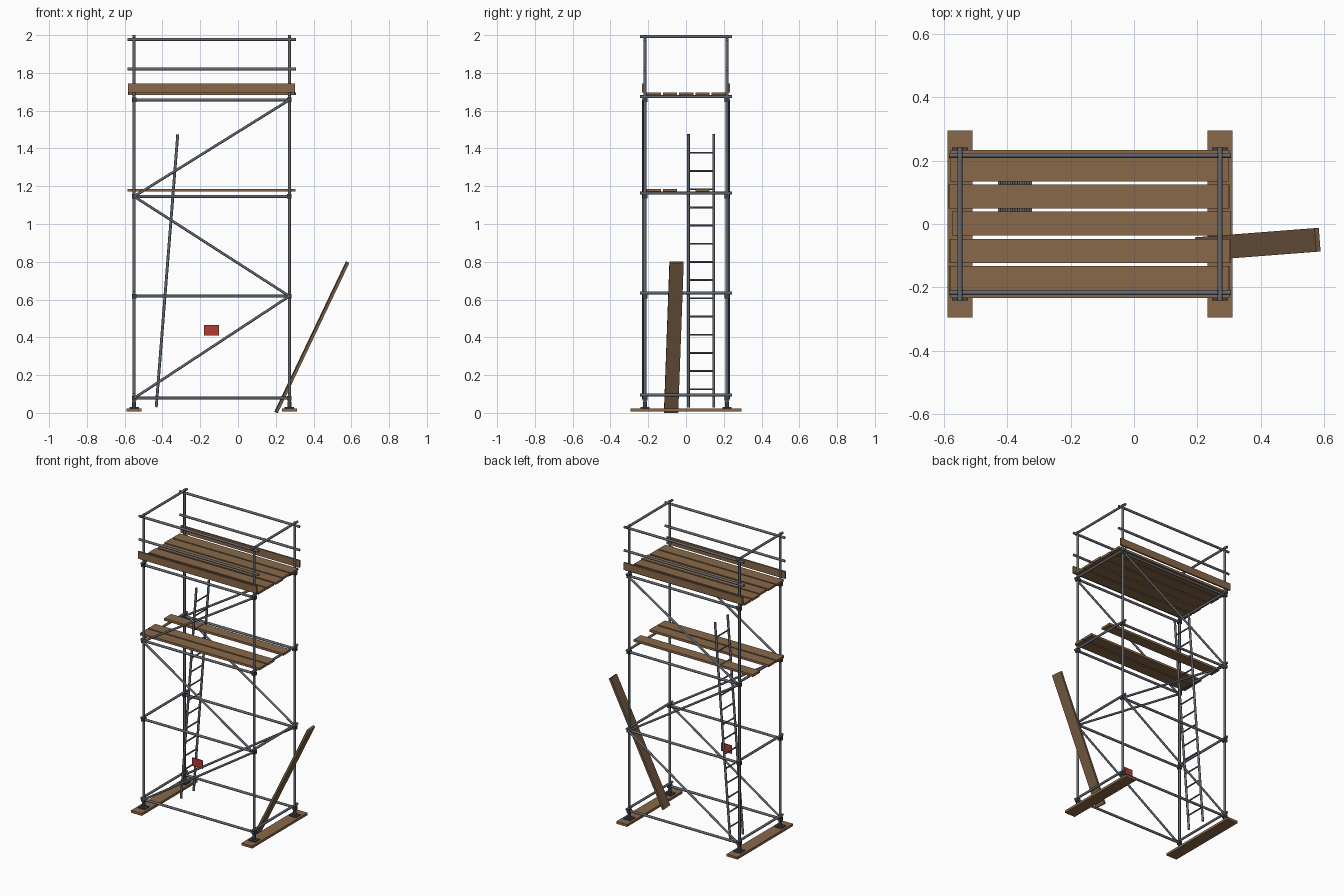
import bpy, bmesh, math
from mathutils import Vector, Matrix

if "Cube" in bpy.data.objects:
    bpy.data.objects.remove(bpy.data.objects["Cube"])


def material(name, rgb):
    m = bpy.data.materials.new(name)
    m.diffuse_color = (*rgb, 1)
    m.use_nodes = True
    m.node_tree.nodes["Principled BSDF"].inputs["Base Color"].default_value = m.diffuse_color
    return m


STEEL = material("steel grey", (0.125, 0.135, 0.155))
DARK = material("dark fitting", (0.045, 0.05, 0.06))
WOOD = material("plank wood", (0.25, 0.14, 0.068))
OLD_WOOD = material("weathered wood", (0.19, 0.115, 0.06))
RED = material("sign red", (0.44, 0.045, 0.032))


def finish(bm, name, mat, smooth=False):
    me = bpy.data.meshes.new(name)
    bm.to_mesh(me)
    bm.free()
    me.materials.append(mat)
    ob = bpy.data.objects.new(name, me)
    bpy.context.collection.objects.link(ob)
    if smooth:
        for p in me.polygons:
            p.use_smooth = len(p.vertices) == 4
    return ob


def tube(name, a, b, r=0.008, mat=STEEL, sides=12):
    """Round tube between two points."""
    a, b = Vector(a), Vector(b)
    d = b - a
    mtx = Matrix.Translation((a + b) / 2) @ d.to_track_quat('Z', 'Y').to_matrix().to_4x4()
    bm = bmesh.new()
    bmesh.ops.create_cone(bm, cap_ends=True, segments=sides, radius1=r, radius2=r,
                          depth=d.length, matrix=mtx)
    return finish(bm, name, mat, True)


def box(name, lo, hi, mat=WOOD):
    """Box between two opposite corners."""
    lo, hi = Vector(lo), Vector(hi)
    bm = bmesh.new()
    bmesh.ops.create_cube(bm, size=1, matrix=Matrix.Translation((lo + hi) / 2)
                          @ Matrix.Diagonal((*(hi - lo), 1)))
    return finish(bm, name, mat)


XL, XR, YP = -0.55, 0.272, 0.217
LIFTS = [0.078, 0.618, 1.146, 1.657]
RAIL_X = (-0.585, 0.307)

# posts with base plates, jacks and couplers
for x in (XL, XR):
    for y in (-YP, YP):
        tube("post", (x, y, 0.03), (x, y, 2.0))
        box("base_plate", (x - 0.025, y - 0.025, 0.024), (x + 0.025, y + 0.025, 0.03), DARK)
        tube("base_jack", (x, y, 0.03), (x, y, 0.06), 0.011, DARK)
        for z in LIFTS:
            box("coupler", (x - 0.012, y - 0.012, z - 0.012), (x + 0.012, y + 0.012, z + 0.012), DARK)
    # sole board under each end frame
    box("sole_board", (x - 0.04, -0.295, 0.008), (x + 0.04, 0.295, 0.024))
    # cross tubes resting on the ledgers
    for z in LIFTS + [1.975]:
        tube("transom", (x, -0.243, z + 0.017), (x, 0.243, z + 0.017))

# long tubes, zigzag braces and toe boards on both faces
for s in (-1, 1):
    y = s * YP
    for z in LIFTS:
        tube("ledger", (RAIL_X[0] + 0.035, y, z), (RAIL_X[1] - 0.035, y, z))
    for z in (1.82, 1.977):
        tube("guard_rail", (RAIL_X[0], y, z), (RAIL_X[1], y, z))
    for i in range(3):
        x0, x1 = (XL, XR) if i % 2 == 0 else (XR, XL)
        tube("diagonal_brace", (x0, s * 0.226, LIFTS[i]), (x1, s * 0.226, LIFTS[i + 1]), 0.007)
    ends = sorted((s * 0.222, s * 0.234))
    box("toe_board", (-0.582, ends[0], 1.697), (0.301, ends[1], 1.745))

# planks of the full top deck and the part-boarded middle deck
CENTRES = [-0.17, -0.085, 0.002, 0.087, 0.172]
SHIFT = [0.0, 0.001, 0.006, -0.002, -0.001]
for yc, dx in zip(CENTRES, SHIFT):
    box("top_deck_plank", (-0.581 + dx, yc - 0.038, 1.682), (0.3 + dx, yc + 0.038, 1.697))
for i in (0, 1, 3):
    yc, dx = CENTRES[i], SHIFT[i]
    box("middle_deck_plank", (-0.584 + dx, yc - 0.038, 1.171), (0.304 + dx, yc + 0.038, 1.186))

# ladder
foot, head = Vector((-0.433, 0, 0.03)), Vector((-0.319, 0, 1.475))
for y in (0.013, 0.147):
    off = Vector((0, y, 0))
    tube("ladder_stile", foot + off, head + off, 0.0075)
for i in range(14):
    z = 0.125 + i * 0.0963
    p = foot.lerp(head, (z - foot.z) / (head.z - foot.z))
    tube("ladder_rung", (p.x, 0.013, z), (p.x, 0.147, z), 0.0048, sides=8)

# loose plank leaning on the right end
a, b = Vector((0.202, -0.079, 0.0035)), Vector((0.58, -0.05, 0.797))
d = (b - a).normalized()
w = Vector((0, 0, 1)).cross(d).normalized()
n = d.cross(w)
rot = Matrix((w, n, d)).transposed().to_4x4()
bm = bmesh.new()
bmesh.ops.create_cube(bm, size=1, matrix=Matrix.Translation((a + b) / 2) @ rot
                      @ Matrix.Diagonal((0.075, 0.015, (b - a).length, 1)))
finish(bm, "leaning_plank", OLD_WOOD)

# red notice plate on the front
box("notice_plate", (-0.18, -0.233, 0.41), (-0.1, -0.227, 0.465), RED)
